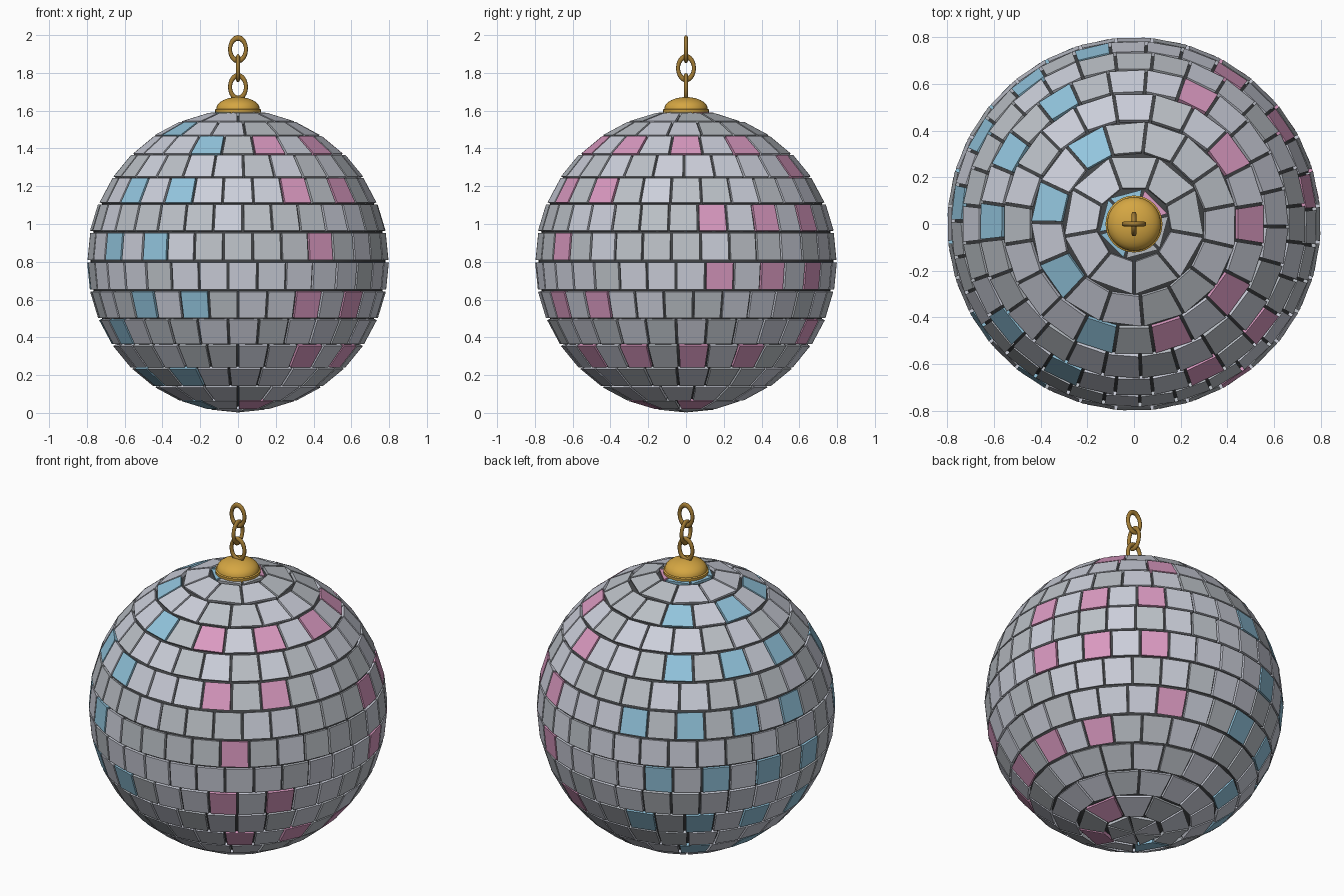
import bpy, bmesh, math, random
from mathutils import Matrix, Vector

if "Cube" in bpy.data.objects:
    bpy.data.objects.remove(bpy.data.objects["Cube"])

random.seed(4)
CZ, R = 0.803, 0.80          # ball centre height, outer radius of tiles
THICK, GAP = 0.02, 0.006     # tile thickness, half gap between tiles


def material(name, rgb):
    m = bpy.data.materials.new(name)
    m.diffuse_color = (*rgb, 1)
    m.use_nodes = True
    m.node_tree.nodes["Principled BSDF"].inputs["Base Color"].default_value = m.diffuse_color
    return m


silver = material("silver", (0.60, 0.62, 0.70))
grey_silver = material("grey silver", (0.50, 0.53, 0.57))
blue = material("sky blue", (0.29, 0.56, 0.73))
pink = material("pink", (0.70, 0.32, 0.53))
dark = material("dark grey", (0.055, 0.058, 0.062))
gold = material("gold", (0.66, 0.38, 0.055))
brass = material("dark brass", (0.36, 0.20, 0.035))


def finish(bm, name, mats, smooth=False):
    bmesh.ops.recalc_face_normals(bm, faces=bm.faces)
    me = bpy.data.meshes.new(name)
    bm.to_mesh(me)
    bm.free()
    for m in mats:
        me.materials.append(m)
    ob = bpy.data.objects.new(name, me)
    bpy.context.collection.objects.link(ob)
    if smooth:
        for p in me.polygons:
            p.use_smooth = True
    return ob


# Rows from top to bottom: tile count, centre angle of one tile, angles of tinted tiles
ROWS = [
    (6, 45, (45, 105, 165, 225)),
    (9, 10, ()),
    (15, 23, (119, 167, 215)),
    (20, 0, (36, 0, 324, 288, 252)),
    (25, 6.2, (64, 121.5, 150, 179)),
    (28, 0, (218.5, 244, 295.5, 321)),
    (31, 10.6, (10.5, 33.7, 57, 103.5, 126.8, 150, 173)),
    (32, 0, (214, 236.3, 304)),
    (32, 1.8, (13, 35.7, 58.2, 114.4, 137, 159, 182)),
    (31, 8.7, (229.3, 252.6, 299, 322.2)),
    (28, 2.3, (66.5, 105, 131, 157, 182.5, 208)),
    (25, 3.5, (306.2, 335, 3.5, 32.2)),
    (20, 4, (238, 202, 166, 130)),
    (15, 18, ()),
    (9, 10, (10, 290, 210)),
    (6, 10, ()),
]


def on_sphere(lat, lon, radius):
    return Vector((radius * math.cos(lat) * math.cos(lon),
                   radius * math.cos(lat) * math.sin(lon),
                   CZ + radius * math.sin(lat)))


# Mirror tiles: flat plates between latitude rings
bm = bmesh.new()
step = math.pi / len(ROWS)
for k, (count, phase, tinted) in enumerate(ROWS):
    top = math.pi / 2 - k * step - GAP / R
    bottom = math.pi / 2 - (k + 1) * step + GAP / R
    half = math.pi / count
    for i in range(count):
        deg = phase + i * 360 / count
        mid = math.radians(deg)
        corners = []
        for lat, side in ((top, -1), (bottom, -1), (bottom, 1), (top, 1)):
            cut = min(GAP / (R * math.cos(lat)), half * 0.8)
            corners.append((lat, mid + side * (half - cut)))
        outer = [bm.verts.new(on_sphere(a, b, R)) for a, b in corners]
        inner = [bm.verts.new(on_sphere(a, b, R - THICK)) for a, b in corners]
        faces = [bm.faces.new(outer), bm.faces.new(inner[::-1])]
        for j in range(4):
            n = (j + 1) % 4
            faces.append(bm.faces.new((outer[j], inner[j], inner[n], outer[n])))
        near = [t for t in tinted
                if abs((t - deg + 180) % 360 - 180) < 170 / count]
        if near:
            index = 2 if math.cos(mid) < 0 else 3
        else:
            index = 1 if random.random() < 0.4 else 0
        for f in faces:
            f.material_index = index
finish(bm, "mirror_tiles", [silver, grey_silver, blue, pink])

# Dark core that shows in the gaps
bm = bmesh.new()
bmesh.ops.create_uvsphere(bm, u_segments=64, v_segments=32, radius=R - 0.019,
                          matrix=Matrix.Translation((0, 0, CZ)))
finish(bm, "ball_core", [dark], True)

# Domed cap, turned from a profile
bm = bmesh.new()
profile = [(0, 1.585), (0.12, 1.585), (0.122, 1.606)]
profile += [(0.115 * math.cos(t * math.pi / 16), 1.61 + 0.062 * math.sin(t * math.pi / 16))
            for t in range(9)]
verts = [bm.verts.new((r, 0, z)) for r, z in profile]
edges = [bm.edges.new(pair) for pair in zip(verts, verts[1:])]
bmesh.ops.spin(bm, geom=verts + edges, cent=(0, 0, 0), axis=(0, 0, 1),
               angle=2 * math.pi, steps=32)
bmesh.ops.remove_doubles(bm, verts=bm.verts, dist=1e-4)
cap = finish(bm, "cap", [gold])
bpy.context.view_layer.objects.active = cap
cap.select_set(True)
bpy.ops.object.shade_smooth_by_angle(angle=math.radians(35))
cap.select_set(False)


# Chain of oval links, every second one turned a quarter
def link(name, z, turn):
    bm = bmesh.new()
    n, m = 32, 10
    ring = []
    for i in range(n):
        a = 2 * math.pi * i / n
        ring.append([])
        for j in range(m):
            b = 2 * math.pi * j / m
            r = 0.042 + 0.0105 * math.cos(b)
            ring[i].append(bm.verts.new((r * math.cos(a), 0.0105 * math.sin(b),
                                         1.42 * r * math.sin(a))))
    for i in range(n):
        for j in range(m):
            p, q = (i + 1) % n, (j + 1) % m
            bm.faces.new((ring[i][j], ring[p][j], ring[p][q], ring[i][q]))
    bm.transform(Matrix.Translation((0, 0, z)) @ Matrix.Rotation(turn, 4, 'Z'))
    finish(bm, name, [brass], True)


for i, name in enumerate(("chain_link_lower", "chain_link_middle", "chain_link_upper")):
    link(name, 1.725 + 0.1 * i, (i % 2) * math.pi / 2)
